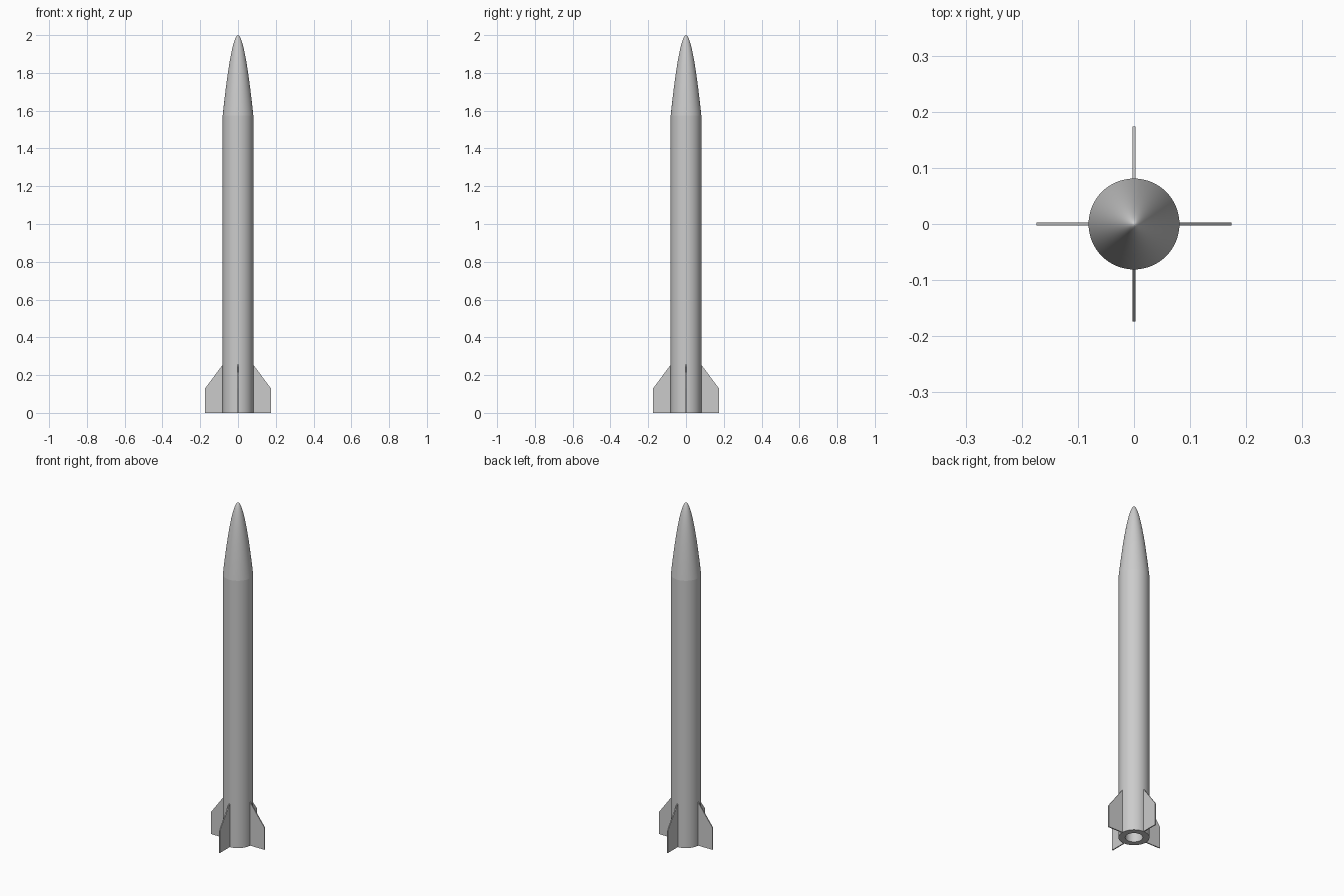
import bpy, bmesh, math
from mathutils import Matrix, Vector

cube = bpy.data.objects.get("Cube")
if cube:
    bpy.data.objects.remove(cube, do_unlink=True)

grey = bpy.data.materials.new("light grey")
grey.use_nodes = True
grey.diffuse_color = (0.6, 0.6, 0.6, 1)
grey.node_tree.nodes["Principled BSDF"].inputs["Base Color"].default_value = (0.6, 0.6, 0.6, 1)

BODY_R, BORE_R, BORE_TOP = 0.081, 0.046, 0.36
SHOULDER_Z, TIP_Z = 1.575, 2.0
SEGMENTS = 64


def finish(bm, name, smooth=False):
    bmesh.ops.remove_doubles(bm, verts=bm.verts, dist=1e-5)
    bmesh.ops.recalc_face_normals(bm, faces=bm.faces)
    mesh = bpy.data.meshes.new(name)
    bm.to_mesh(mesh)
    bm.free()
    mesh.materials.append(grey)
    obj = bpy.data.objects.new(name, mesh)
    bpy.context.collection.objects.link(obj)
    if smooth:
        bpy.ops.object.select_all(action='DESELECT')
        obj.select_set(True)
        bpy.context.view_layer.objects.active = obj
        bpy.ops.object.shade_smooth_by_angle(angle=math.radians(30))
    return obj


def lathe(name, profile):
    """Spin an (r, z) profile around the z axis."""
    bm = bmesh.new()
    verts = [bm.verts.new((r, 0, z)) for r, z in profile]
    edges = [bm.edges.new(pair) for pair in zip(verts, verts[1:])]
    bmesh.ops.spin(bm, geom=verts + edges, cent=(0, 0, 0), axis=(0, 0, 1),
                   angle=math.tau, steps=SEGMENTS, use_duplicate=False)
    return finish(bm, name, smooth=True)


# Body tube with an open motor bore in its base
lathe("body_tube", [(0, BORE_TOP), (BORE_R, BORE_TOP), (BORE_R, 0),
                    (BODY_R, 0), (BODY_R, SHOULDER_Z), (0, SHOULDER_Z)])

# Rounded nose cone
STEPS = 28
nose = []
for i in range(STEPS + 1):
    t = (i / STEPS) ** 2
    nose.append((BODY_R * t ** 0.55, TIP_Z - (TIP_Z - SHOULDER_Z) * t))
lathe("nose_cone", nose)

# Four clipped fins
FIN_PROFILE = [(0.078, 0), (0.174, 0), (0.174, 0.13), (BODY_R, 0.255), (0.078, 0.255)]
THICKNESS = 0.006
for i, side in enumerate(("left", "back", "right", "front")):
    bm = bmesh.new()
    face = bm.faces.new([bm.verts.new((x, -THICKNESS / 2, z)) for x, z in FIN_PROFILE])
    extruded = bmesh.ops.extrude_face_region(bm, geom=[face])["geom"]
    moved = [g for g in extruded if isinstance(g, bmesh.types.BMVert)]
    bmesh.ops.translate(bm, verts=moved, vec=Vector((0, THICKNESS, 0)))
    bmesh.ops.rotate(bm, verts=bm.verts, cent=(0, 0, 0),
                     matrix=Matrix.Rotation(i * math.pi / 2, 3, 'Z'))
    finish(bm, side + "_fin")
